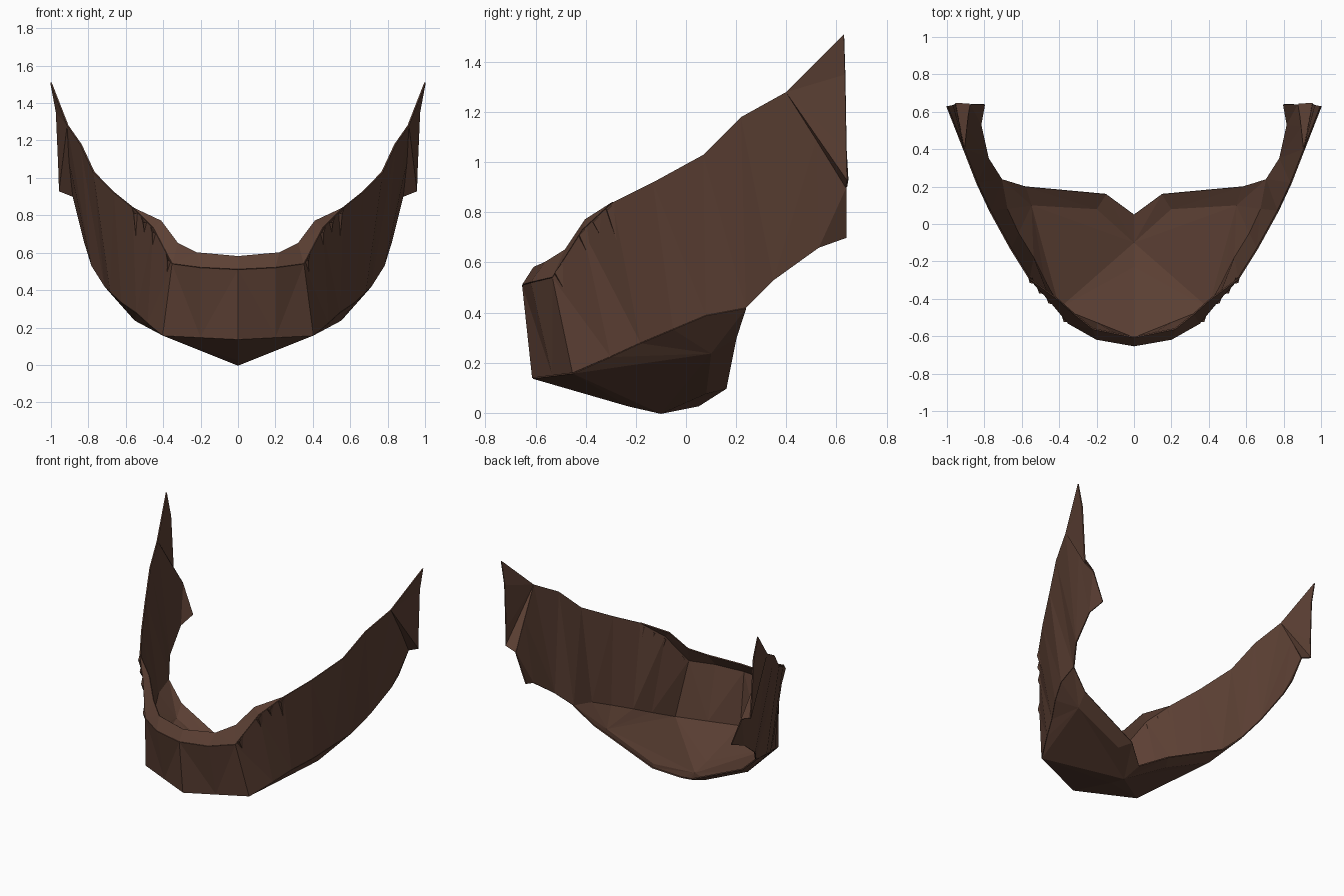
import bpy
import bmesh
from mathutils import Vector

cube = bpy.data.objects.get("Cube")
if cube:
    bpy.data.objects.remove(cube, do_unlink=True)

BROWN = (0.107, 0.051, 0.034, 1.0)
leather = bpy.data.materials.new("dark brown")
leather.use_nodes = True
leather.diffuse_color = BROWN
shader = leather.node_tree.nodes["Principled BSDF"]
shader.inputs["Base Color"].default_value = BROWN
shader.inputs["Roughness"].default_value = 0.9


def make_mirrored(name, points, faces, thickness=0.008):
    """Build the left half as a thin sheet, and mirror it across x."""
    mesh = bpy.data.meshes.new(name)
    bm = bmesh.new()
    verts = [bm.verts.new(p) for p in points]
    for face in faces:
        bm.faces.new([verts[i] for i in face])
    bmesh.ops.triangulate(bm, faces=[f for f in bm.faces if len(f.verts) > 3])
    # Mirror the half and weld the centre seam
    half = bm.verts[:] + bm.edges[:] + bm.faces[:]
    bmesh.ops.mirror(bm, geom=half, axis='X', merge_dist=0.0005)
    bmesh.ops.remove_doubles(bm, verts=bm.verts[:], dist=0.0001)
    bmesh.ops.recalc_face_normals(bm, faces=bm.faces[:])
    bm.to_mesh(mesh)
    bm.free()
    mesh.materials.append(leather)
    obj = bpy.data.objects.new(name, mesh)
    bpy.context.scene.collection.objects.link(obj)
    if thickness:
        solid = obj.modifiers.new("sheet thickness", 'SOLIDIFY')
        solid.thickness = thickness
        solid.offset = 0
    return obj


def strip_faces(count, start_a, start_b):
    """Quads joining two rows of points that begin at the given indices."""
    return [(start_a + i, start_a + i + 1, start_b + i + 1, start_b + i)
            for i in range(count - 1)]


# Upper and lower edges of the wall, from chin centre to strap end
top_edge = [(0, -.65, .51), (.2, -.615, .52), (.35, -.53, .54), (.45, -.41, .73),
            (.56, -.29, .84), (.66, -.13, .92), (.77, .07, 1.03), (.84, .22, 1.18),
            (.91, .4, 1.28), (.9, .52, 1.09), (.88, .64, .9)]
bottom_edge = [(0, -.61, .14), (.2, -.53, .15), (.4, -.45, .16), (.48, -.3, .225),
               (.54, -.18, .28), (.62, -.05, .335), (.68, .08, .39), (.71, .24, .42),
               (.78, .35, .53), (.82, .53, .66), (.8, .64, .7)]

# Wrap-around wall
n = len(top_edge)
make_mirrored("jaw_wall", top_edge + bottom_edge, strip_faces(n, 0, n))

# Lip folded inward over the front of the mouth opening
lip_inner = [(0, -.605, .58), (.22, -.56, .6), (.32, -.48, .65), (.41, -.4, .77)]
lip_points = top_edge[:4] + lip_inner + [top_edge[4]]
make_mirrored("mouth_lip", lip_points, strip_faces(4, 0, 4) + [(3, 8, 7)])

# Chin floor: faceted pan with an upturned back band
rim = bottom_edge[:8]
back_edge = [(.58, .2, .3), (.15, .16, .1), (0, .05, .03)]
creases = [(0, -.23, .03), (0, -.1, 0), (.2, .08, .08), (.55, .1, .24)]
E2, E1, E0, FRONT, LOW, MID, SIDE = range(8, 15)
floor_faces = [(FRONT, 0, 1), (FRONT, 1, 2), (FRONT, 2, LOW),
               (LOW, 2, SIDE), (LOW, SIDE, MID)]
floor_faces += [(SIDE, i, i + 1) for i in range(2, 7)]
floor_faces += [(SIDE, 7, E2), (MID, SIDE, E2), (MID, E2, E1),
                (LOW, MID, E1), (LOW, E1, E0)]
make_mirrored("chin_floor", rim + back_edge + creases, floor_faces)

# Flared pointed flaps, with a narrow step joining them to the strap ends
flap_points = [top_edge[8], (1, .63, 1.51), (.97, .635, 1.35), (.957, .64, 1.05),
               (.955, .645, .93), top_edge[10]]
flap_faces = [(0, 1, 2), (0, 2, 3), (0, 3, 4), (0, 4, 5)]
make_mirrored("strap_flap", flap_points, flap_faces)


def wall_spot(u, v):
    """Point on the wall: u counts sections, v runs from top to bottom."""
    i = int(u)
    top = Vector(top_edge[i]).lerp(Vector(top_edge[i + 1]), u - i)
    bottom = Vector(bottom_edge[i]).lerp(Vector(bottom_edge[i + 1]), u - i)
    return top.lerp(bottom, v)


# Small creased folds hanging from the upper edge beside the mouth
fold_points, fold_faces = [], []
for start, length in ((2.05, .2), (2.85, .22), (3.3, .14), (3.75, .3)):
    k = len(fold_points)
    crest = wall_spot(start + .12, .03)
    outward = Vector((crest.x, crest.y - .3, 0)).normalized() * .018
    fold_points += [wall_spot(start, 0), crest + outward, wall_spot(start + .35, 0),
                    wall_spot(start + .15, length), crest - outward * .5]
    fold_faces += [(k, k + 1, k + 3), (k + 1, k + 2, k + 3), (k, k + 4, k + 1),
                   (k + 1, k + 4, k + 2), (k, k + 3, k + 4), (k + 2, k + 4, k + 3)]
make_mirrored("cheek_folds", fold_points, fold_faces, thickness=0)
